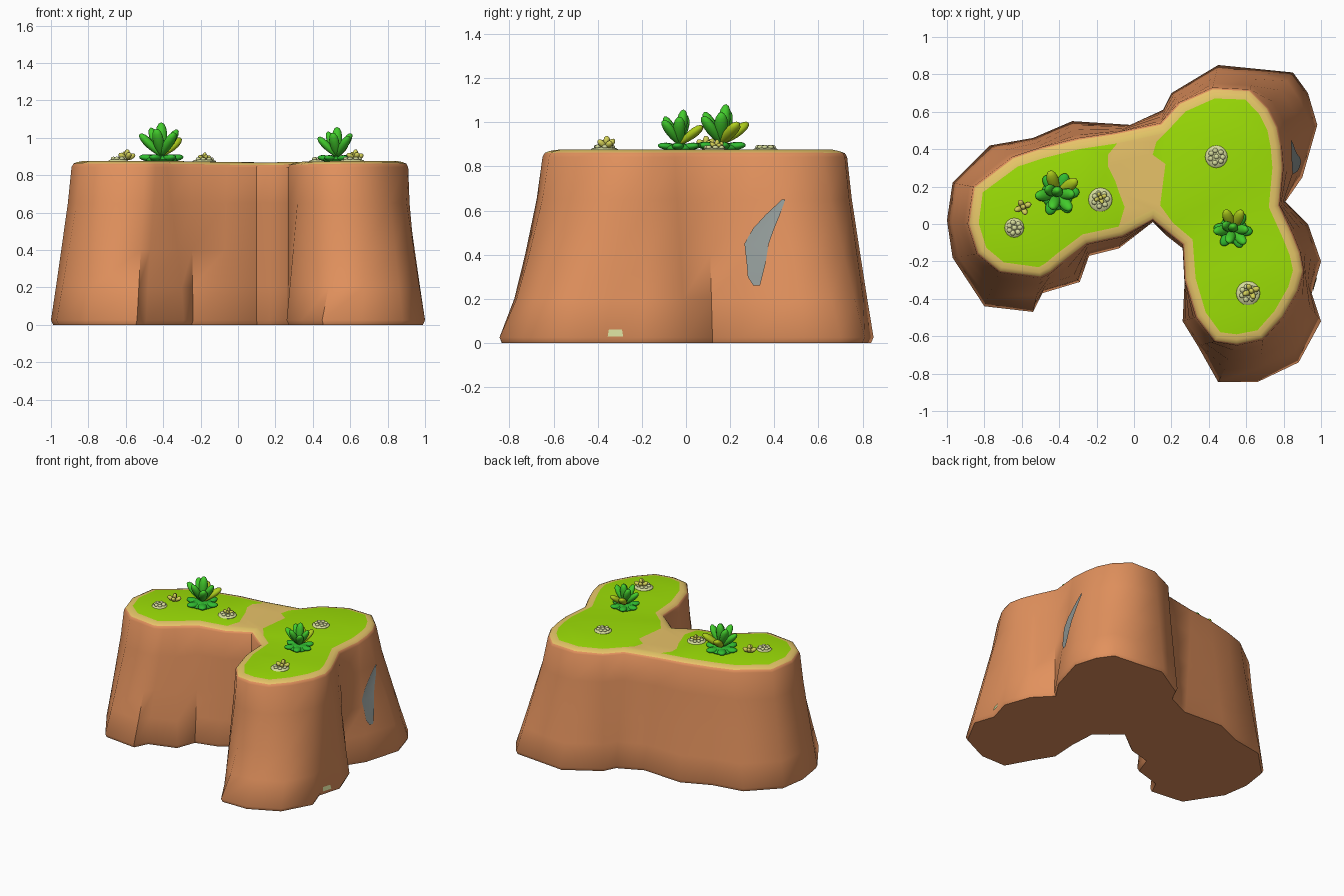
import bpy, bmesh, math, random
from mathutils import Vector, Matrix
from mathutils.bvhtree import BVHTree

if "Cube" in bpy.data.objects:
    bpy.data.objects.remove(bpy.data.objects["Cube"])

random.seed(4)

def mat(name, r, g, b):
    m = bpy.data.materials.new(name)
    m.diffuse_color = (r, g, b, 1)
    m.use_nodes = True
    m.node_tree.nodes["Principled BSDF"].inputs["Base Color"].default_value = m.diffuse_color
    return m

CLAY = mat("clay_brown", .76, .285, .11)
RIM = mat("rim_tan", .80, .58, .14)
PATH = mat("path_sand", .80, .54, .14)
GRASS = mat("grass_green", .335, .74, .002)
STONE = mat("grey_stone", .29, .33, .32)
LEAF = mat("leaf_green", .055, .60, .025)
DARK = mat("leaf_deep_green", .03, .50, .03)
OLIVE = mat("leaf_olive", .43, .62, .012)
PEBBLE = mat("pale_pebble", .66, .70, .33)
SPROUT = mat("sprout_yellow", .66, .64, .10)

def finish(bm, name, mats, angle=40):
    me = bpy.data.meshes.new(name)
    bm.to_mesh(me)
    for m in mats:
        me.materials.append(m)
    ob = bpy.data.objects.new(name, me)
    bpy.context.collection.objects.link(ob)
    bpy.ops.object.select_all(action='DESELECT')
    ob.select_set(True)
    bpy.context.view_layer.objects.active = ob
    bpy.ops.object.shade_smooth_by_angle(angle=math.radians(angle))
    return ob

# Outlines of the plateau edge and of the foot, point for point
TOP = [(-.89, 0), (-.84, -.16), (-.72, -.26), (-.5, -.29), (-.44, -.26), (-.38, -.21), (-.25, -.11),
       (-.06, -.07), (.10, .02), (.17, -.04), (.26, -.11), (.27, -.3), (.33, -.5), (.43, -.63),
       (.55, -.65), (.69, -.62), (.80, -.5), (.88, -.36), (.91, -.25), (.89, -.15), (.85, -.05),
       (.78, .1), (.80, .3), (.79, .42), (.77, .52), (.72, .62), (.62, .72), (.42, .73),
       (.24, .65), (.14, .54), (-.1, .49), (-.3, .46), (-.5, .41), (-.65, .36), (-.86, .2)]
FOOT = [(-1, .02), (-.97, -.18), (-.80, -.44), (-.54, -.47), (-.49, -.37), (-.29, -.31), (-.24, -.17),
        (-.08, -.13), (.10, .01), (.17, -.06), (.26, -.13), (.27, -.32), (.26, -.52), (.34, -.65),
        (.45, -.845), (.66, -.845), (.88, -.74), (1, -.52), (.95, -.37), (1, -.2), (.93, 0),
        (.81, .12), (.90, .25), (.98, .53), (.93, .7), (.85, .81), (.65, .83), (.45, .85),
        (.20, .70), (.155, .61), (-.02, .53), (-.33, .55), (-.54, .46), (-.77, .42), (-.97, .22)]
TOP = [Vector(p) for p in TOP]
FOOT = [Vector(p) for p in FOOT]
N = len(TOP)
# Wall curve: below 1 pulls in quickly, above 1 stays wide
CURVE = {4: 1.3, 5: 1.5, 14: .75, 15: .75, 23: 1.3}

def inset(pts, d):
    out = []
    for i, p in enumerate(pts):
        a = (p - pts[i - 1]).normalized()
        b = (pts[(i + 1) % len(pts)] - p).normalized()
        n = Vector((-a.y - b.y, a.x + b.x)).normalized()
        out.append(p + n * d)
    return out

def ground(x):  # plateau dips gently at the path
    return .876 - .008 * math.exp(-((x - .1) / .3) ** 2)

# Cliff: rings from foot to rim, then the plateau surface
bm = bmesh.new()
rings = []
def add_ring(pts, z):
    rings.append([bm.verts.new((p.x, p.y, z(p.x) if callable(z) else z)) for p in pts])

add_ring(inset(FOOT, .012), .005)
for z, f in ((.025, 0), (.2, .24), (.4, .5), (.65, .82), (.843, 1)):
    add_ring([a.lerp(b, f ** CURVE.get(i, 1)) for i, (a, b) in enumerate(zip(FOOT, TOP))], z)
add_ring(inset(TOP, .01), lambda x: ground(x) - .014)
add_ring(inset(TOP, .03), lambda x: ground(x) - .006)
add_ring(inset(TOP, .06), ground)
for k in range(len(rings) - 1):
    for i in range(N):
        j = (i + 1) % N
        f = bm.faces.new((rings[k][i], rings[k][j], rings[k + 1][j], rings[k + 1][i]))
        f.material_index = 0 if k < 6 else (2 if k < 7 else 1)
for v in rings[0]:
    v.co.z = 0
base = bm.faces.new(rings[0][::-1])

def border(pts):
    return [bm.verts.new((x, y, ground(x))) for x, y in pts]

R = rings[-1]
west = border([(-.05, .09), (-.08, .17), (-.10, .23), (-.14, .31), (-.14, .37)])
east = border([(.14, .1), (.20, .15), (.21, .26), (.17, .32), (.10, .37), (.12, .44)])
for loop, m in ((R[30:] + R[:8] + west, 3),
                (R[7:10] + east + R[29:31] + west[::-1], 2),
                (R[9:30] + east[::-1], 3)):
    bm.faces.new(loop).material_index = m
bmesh.ops.triangulate(bm, faces=[f for f in bm.faces if len(f.verts) > 4])
wall = BVHTree.FromBMesh(bm)
finish(bm, "cliff", [CLAY, RIM, PATH, GRASS], 50)

# Plates lying on the right-hand wall, given as rows of (z, y0, y1)
def wall_plate(name, rows, m, off=.008):
    bm = bmesh.new()
    grid = []
    for z, y0, y1 in rows:
        row = []
        for t in (0, .5, 1):
            y = y0 + (y1 - y0) * t
            hit = wall.ray_cast(Vector((3, y, z)), Vector((-1, 0, 0)))[0]
            row.append(bm.verts.new((hit.x + off, y, z)))
        grid.append(row)
    for a, b in zip(grid, grid[1:]):
        for i in range(2):
            bm.faces.new((a[i], b[i], b[i + 1], a[i + 1]))
    finish(bm, name, [m])

wall_plate("exposed_stone", [(.65, .435, .45), (.58, .36, .425), (.52, .305, .4), (.45, .265, .375),
                             (.36, .275, .36), (.30, .28, .345), (.26, .305, .335)], STONE)
wall_plate("moss_spot", [(.06, -.35, -.29), (.03, -.355, -.285)], PEBBLE, .005)

# Ellipsoid blob running outwards from a base point, optionally wider at the tip
def blob(bm, base, az, el, length, width, thick, m, taper=0):
    M = (Matrix.Translation(base) @ Matrix.Rotation(az, 4, 'Z') @ Matrix.Rotation(-el, 4, 'Y')
         @ Matrix.Translation((length / 2, 0, 0)) @ Matrix.Diagonal((length / 2, width / 2, thick / 2, 1)))
    res = bmesh.ops.create_uvsphere(bm, u_segments=12, v_segments=8, radius=1,
                                    matrix=Matrix.Rotation(math.pi / 2, 4, 'Y'))
    for v in res['verts']:
        s = 1 + taper * v.co.x
        v.co = M @ Vector((v.co.x, v.co.y * s, v.co.z * s))
    for f in {f for v in res['verts'] for f in v.link_faces}:
        f.material_index = m

# Succulents: rounded base mound, low leaves, spreading leaves and an upright heart
def succulent(name, x, y, s, turn, olive):
    bm = bmesh.new()
    c = Vector((x, y, ground(x) + .008))
    blob(bm, c - Vector((.085 * s, 0, 0)), 0, 0, .17 * s, .17 * s, .05 * s, 1)
    for i in range(6):
        blob(bm, c, turn + i * math.tau / 6, .12, .12 * s, .062 * s, .036 * s, 1, .2)
    up = Vector((0, 0, .02 * s))
    for az, el in ((185, 45), (250, 60), (310, 48), (0, 58), (150, 66)):
        blob(bm, c + up, math.radians(az), math.radians(el), .165 * s, .06 * s, .046 * s, 0, .25)
    for az in olive:
        blob(bm, c + up, math.radians(az), math.radians(36), .16 * s, .062 * s, .046 * s, 2, .25)
    blob(bm, c + up, math.pi / 2, math.radians(83), .18 * s, .062 * s, .055 * s, 0, .2)
    finish(bm, name, [LEAF, DARK, OLIVE], 60)

succulent("large_succulent", -.41, .16, 1, .1, (36, 108))
succulent("small_succulent", .53, -.03, .88, -.1, (66, 112))

# Pebble rosettes: low disc carrying small round beads
def sprouts(bm, c, m, s=1):
    for i, el in enumerate((85, 45, 35, 40, 30)):
        blob(bm, c, i * math.tau / 4 + .4, math.radians(el), .055 * s, .03 * s, .028 * s, m, .2)

def pebbles(name, x, y, r, sprout=None, s=1):
    bm = bmesh.new()
    c = Vector((x, y, ground(x)))
    blob(bm, c - Vector((r, 0, 0)), 0, 0, 2 * r, 2 * r, .026, 0)
    for n, d in ((7, .56), (1, 0)):
        for i in range(n):
            a = i * math.tau / n + random.uniform(-.15, .15)
            p = c + Vector((math.cos(a) * d * r - .013, math.sin(a) * d * r, .013))
            blob(bm, p, 0, 0, .028, .028, .02, 0)
    if sprout:
        sprouts(bm, c + Vector(sprout), 1, s)
    finish(bm, name, [PEBBLE, SPROUT], 60)

pebbles("pebbles_back_right", .44, .36, .06)
pebbles("pebbles_front_right", .61, -.37, .064, (.015, .01, .008))
pebbles("pebbles_centre", -.18, .13, .064, (0, .01, .008), .75)
pebbles("pebbles_left", -.64, -.02, .052)

bm = bmesh.new()
sprouts(bm, Vector((-.595, .09, ground(-.6) + .008)), 0)
finish(bm, "left_sprout", [SPROUT], 60)
